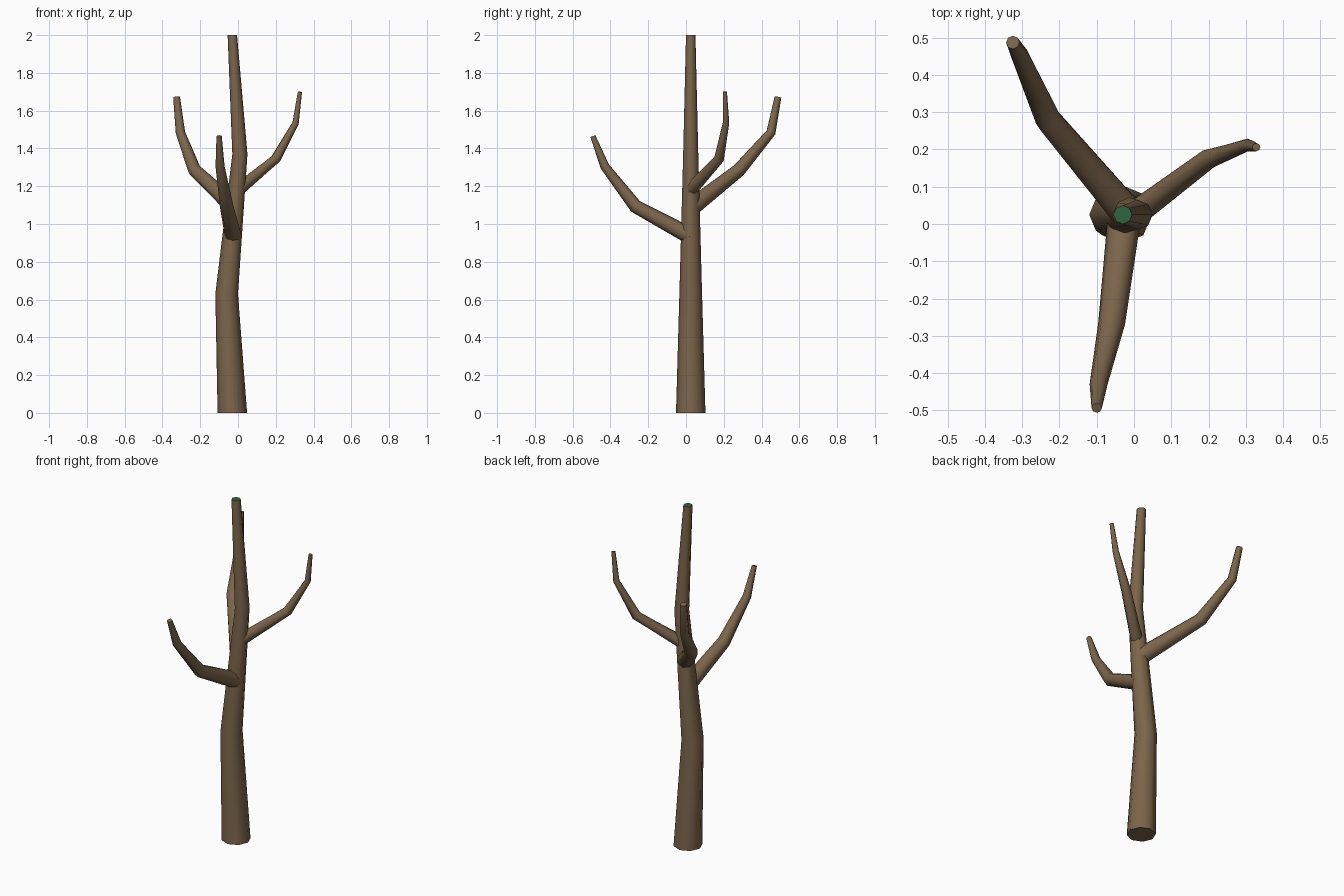
import bpy, bmesh, math
from mathutils import Vector

if "Cube" in bpy.data.objects:
    bpy.data.objects.remove(bpy.data.objects["Cube"])

SIDES = 8


def material(name, color):
    m = bpy.data.materials.new(name)
    m.diffuse_color = (*color, 1)
    m.use_nodes = True
    m.node_tree.nodes["Principled BSDF"].inputs["Base Color"].default_value = m.diffuse_color
    return m


bark = material("bark", (0.2, 0.13, 0.07))
green = material("green_top", (0.03, 0.13, 0.05))


def limb(name, path, flat=False, cap_mat=None):
    """Sweep an eight-sided ring along (x, y, z, radius) points."""
    pts = [Vector(p[:3]) for p in path]
    bm = bmesh.new()
    rings = []
    for i, p in enumerate(pts):
        before = (p - pts[i - 1]).normalized() if i else Vector()
        after = (pts[i + 1] - p).normalized() if i < len(pts) - 1 else Vector()
        d = Vector((0, 0, 1)) if flat else (before + after).normalized()
        ref = Vector((1, 0, 0)) if abs(d.x) < 0.8 else Vector((0, 1, 0))
        u = (ref - d * ref.dot(d)).normalized()
        v = d.cross(u)
        r = path[i][3]
        rings.append([bm.verts.new(p + r * (u * math.cos(a) + v * math.sin(a)))
                      for a in (2 * math.pi * k / SIDES for k in range(SIDES))])
    for lo, hi in zip(rings, rings[1:]):
        for k in range(SIDES):
            n = (k + 1) % SIDES
            bm.faces.new((lo[k], lo[n], hi[n], hi[k]))
    bm.faces.new(rings[0][::-1])
    top = bm.faces.new(rings[-1])
    if cap_mat:
        top.material_index = 1
    me = bpy.data.meshes.new(name)
    bm.to_mesh(me)
    bm.free()
    me.materials.append(bark)
    if cap_mat:
        me.materials.append(cap_mat)
    ob = bpy.data.objects.new(name, me)
    bpy.context.collection.objects.link(ob)
    bpy.ops.object.select_all(action='DESELECT')
    ob.select_set(True)
    bpy.context.view_layer.objects.active = ob
    bpy.ops.object.shade_smooth_by_angle(angle=math.radians(60))
    return ob


# Bent, tapering trunk with a green top face
limb("trunk", [(-0.03, 0.025, 0, 0.078), (-0.06, 0.025, 0.63, 0.06),
               (0.01, 0.025, 1.37, 0.04), (-0.03, 0.025, 2, 0.025)],
     flat=True, cap_mat=green)

# Three upward-curving branches
limb("front_branch", [(-0.025, 0.025, 0.935, 0.045), (-0.06, -0.267, 1.093, 0.036),
                      (-0.095, -0.43, 1.305, 0.024), (-0.10, -0.493, 1.465, 0.014)])
limb("back_left_branch", [(-0.015, 0.025, 1.085, 0.047), (-0.23, 0.28, 1.285, 0.036),
                          (-0.305, 0.45, 1.485, 0.025), (-0.325, 0.487, 1.672, 0.018)])
limb("right_branch", [(0.0, 0.025, 1.18, 0.035), (0.20, 0.175, 1.345, 0.027),
                      (0.305, 0.212, 1.535, 0.017), (0.328, 0.206, 1.70, 0.011)])
